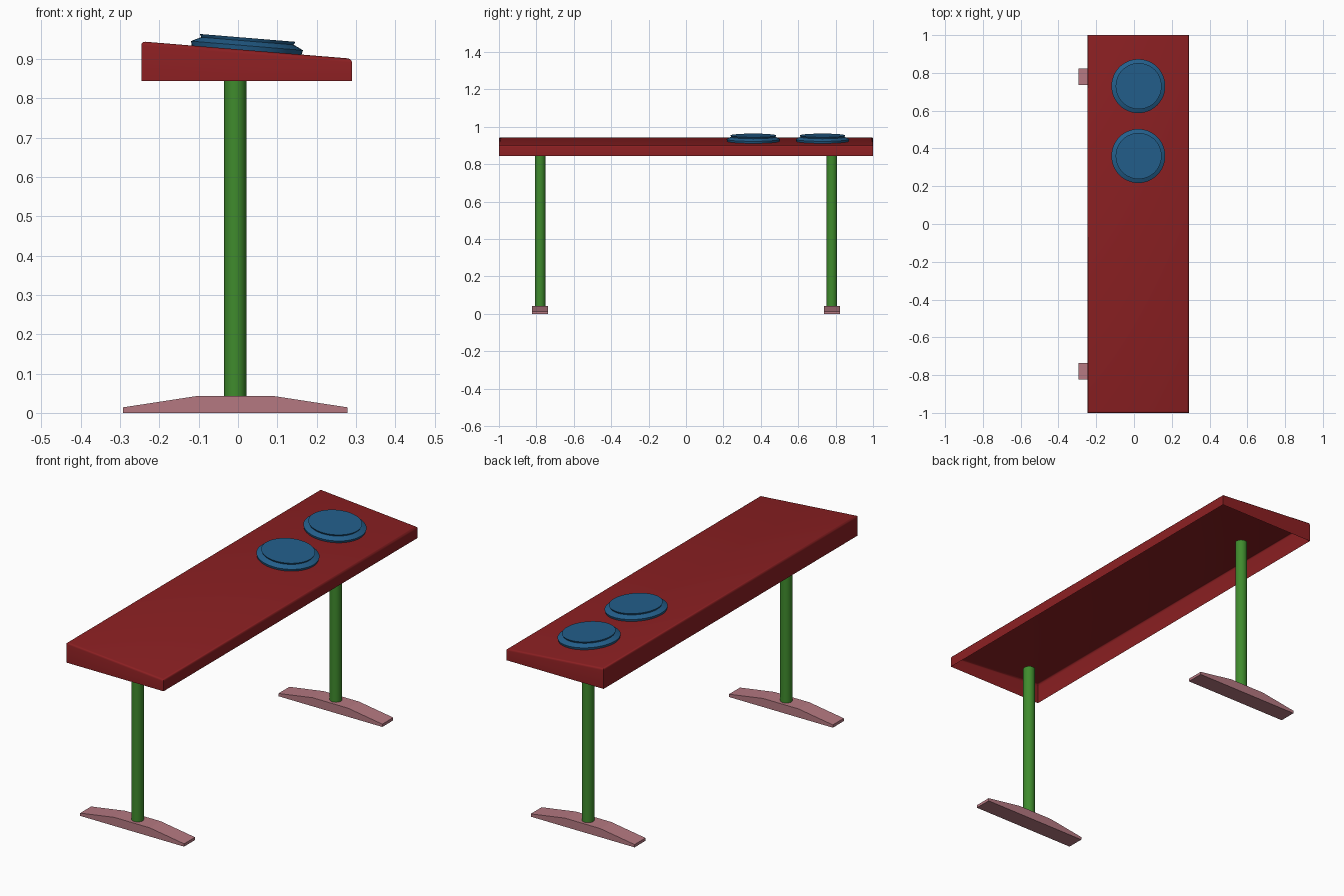
import bpy, bmesh, math
from mathutils import Matrix

if "Cube" in bpy.data.objects:
    bpy.data.objects.remove(bpy.data.objects["Cube"])

XL, XR = -0.246, 0.290          # table top side limits
ZB, ZL, ZR = 0.844, 0.945, 0.901  # bottom, high edge, low edge
SLOPE = (ZR - ZL) / (XR - XL)
CX = -0.007                     # centre line of legs and feet


def material(name, rgb):
    m = bpy.data.materials.new(name)
    m.diffuse_color = (*rgb, 1)
    m.use_nodes = True
    m.node_tree.nodes["Principled BSDF"].inputs["Base Color"].default_value = m.diffuse_color
    return m


RED = material("red", (0.26, 0.014, 0.016))
GREEN = material("green", (0.05, 0.26, 0.026))
PINK = material("pink", (0.46, 0.19, 0.22))
BLUE = material("blue", (0.017, 0.115, 0.26))


def finish(name, bm, mat, angle=None):
    bmesh.ops.recalc_face_normals(bm, faces=bm.faces)
    me = bpy.data.meshes.new(name)
    bm.to_mesh(me)
    bm.free()
    me.materials.append(mat)
    ob = bpy.data.objects.new(name, me)
    bpy.context.collection.objects.link(ob)
    if angle:
        bpy.ops.object.select_all(action='DESELECT')
        ob.select_set(True)
        bpy.context.view_layer.objects.active = ob
        bpy.ops.object.shade_smooth_by_angle(angle=math.radians(angle))
    return ob


def extrude_profile(profile, y0, y1):
    """Prism from an (x, z) profile running from y0 to y1."""
    bm = bmesh.new()
    face = bm.faces.new([bm.verts.new((x, y0, z)) for x, z in profile])
    ext = bmesh.ops.extrude_face_region(bm, geom=[face], use_keep_orig=True)
    verts = [v for v in ext["geom"] if isinstance(v, bmesh.types.BMVert)]
    bmesh.ops.translate(bm, verts=verts, vec=(0, y1 - y0, 0))
    bmesh.ops.recalc_face_normals(bm, faces=bm.faces)
    return bm


def revolve(profile, steps=48):
    """Lathe an (r, z) profile; the last ring is capped."""
    bm = bmesh.new()
    rings = []
    for r, z in profile:
        rings.append([bm.verts.new((r * math.cos(math.tau * i / steps),
                                    r * math.sin(math.tau * i / steps), z))
                      for i in range(steps)])
    for a, b in zip(rings, rings[1:]):
        for i in range(steps):
            j = (i + 1) % steps
            bm.faces.new((a[i], a[j], b[j], b[i]))
    bm.faces.new(rings[-1])
    return bm


# Sloping table top: thin shell, open underneath, softened upper edges
bm = extrude_profile([(XL, ZB), (XR, ZB), (XR, ZR), (XL, ZL)], -1, 1)
bottom = [f for f in bm.faces if all(v.co.z < ZB + 0.001 for v in f.verts)]
bmesh.ops.delete(bm, geom=bottom, context='FACES')
upper = [e for e in bm.edges if all(v.co.z > ZB + 0.001 for v in e.verts)]
bmesh.ops.bevel(bm, geom=upper, offset=0.01, segments=3, profile=0.5,
                affect='EDGES')
finish("table_top", bm, RED, 35)

# Stepped round discs lying on the slope
DISC = [(0.140, 0), (0.143, 0.011), (0.127, 0.019), (0.118, 0.023),
        (0.122, 0.031)]
for label, y in (("middle", 0.36), ("end", 0.73)):
    bm = revolve(DISC)
    x = 0.022
    tilt = Matrix.Rotation(-math.atan(SLOPE), 4, 'Y')
    bm.transform(Matrix.Translation((x, y, ZL + SLOPE * (x - XL))) @ tilt)
    finish(label + "_disc", bm, BLUE, 30)

# Two round legs on tapered feet
FOOT = [(-0.286, 0), (0.286, 0), (0.286, 0.014), (0.097, 0.043),
        (-0.097, 0.043), (-0.286, 0.014)]
for label, y in (("front", -0.78), ("back", 0.78)):
    bm = revolve([(0.028, 0.043), (0.028, ZB)], 32)
    bm.transform(Matrix.Translation((CX, y, 0)))
    finish(label + "_leg", bm, GREEN, 30)
    bm = extrude_profile([(x + CX, z) for x, z in FOOT], y - 0.043, y + 0.043)
    finish(label + "_foot", bm, PINK)
